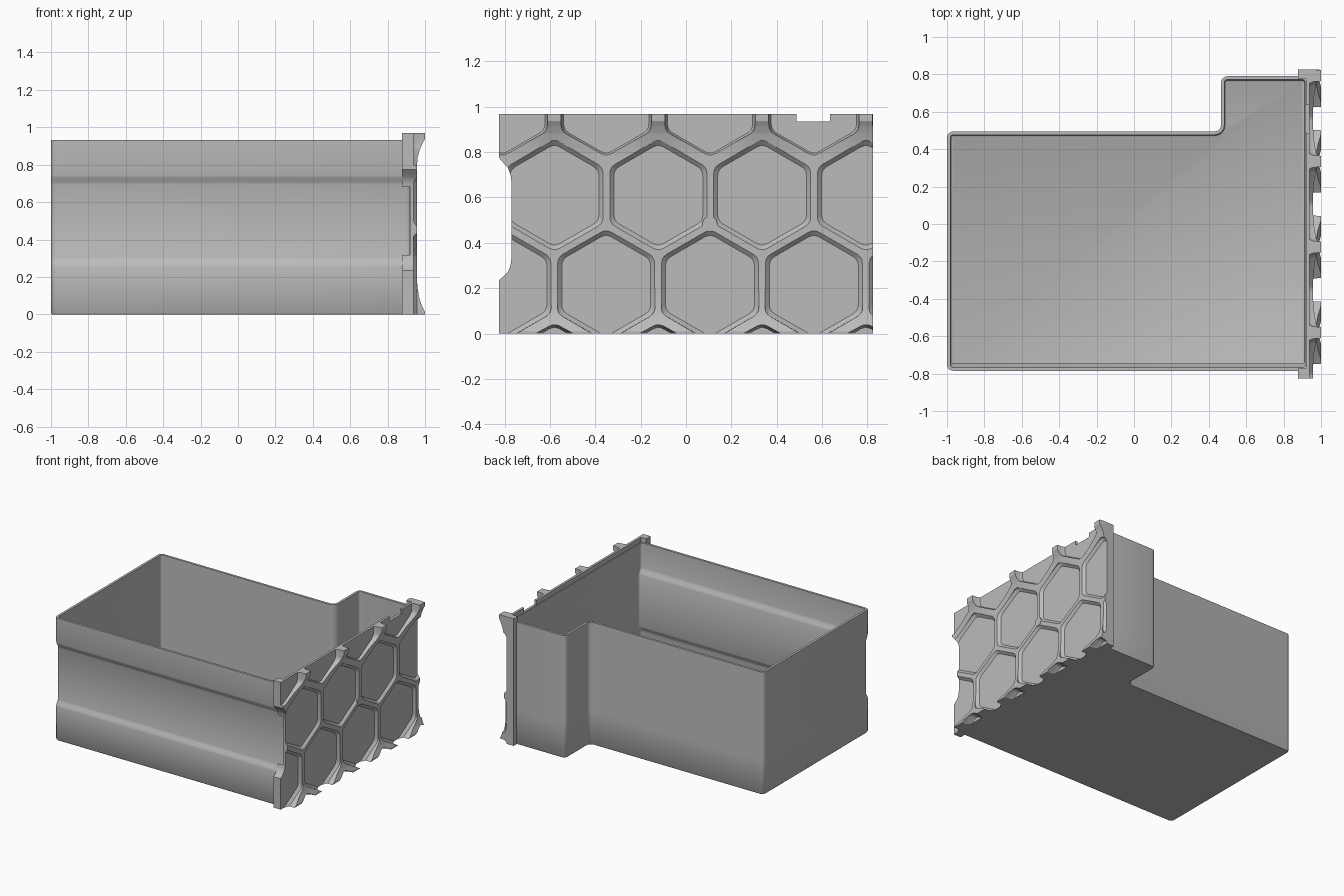
import bpy, bmesh, math
from mathutils import Vector

if "Cube" in bpy.data.objects:
    bpy.data.objects.remove(bpy.data.objects["Cube"], do_unlink=True)

grey = bpy.data.materials.new("light_grey")
grey.use_nodes = True
GREY = (0.5, 0.5, 0.5, 1)
grey.diffuse_color = GREY
grey.node_tree.nodes["Principled BSDF"].inputs["Base Color"].default_value = GREY


def loft(bm, rings):
    """Skin a stack of equal-length point rings and cap both ends."""
    rows = [[bm.verts.new(p) for p in ring] for ring in rings]
    n = len(rows[0])
    for a, b in zip(rows, rows[1:]):
        for i in range(n):
            j = (i + 1) % n
            bm.faces.new((a[i], a[j], b[j], b[i]))
    bm.faces.new(rows[0][::-1])
    bm.faces.new(rows[-1])


def make(name, solids):
    bm = bmesh.new()
    for rings in solids:
        loft(bm, rings)
    bmesh.ops.recalc_face_normals(bm, faces=bm.faces)
    mesh = bpy.data.meshes.new(name)
    bm.to_mesh(mesh)
    bm.free()
    ob = bpy.data.objects.new(name, mesh)
    mesh.materials.append(grey)
    bpy.context.collection.objects.link(ob)
    return ob


def prism_x(pts, x0, x1):
    return [[(x, y, z) for y, z in pts] for x in (x0, x1)]


def box(x0, x1, y0, y1, z0, z1):
    return prism_x([(y0, z0), (y1, z0), (y1, z1), (y0, z1)], x0, x1)


def rounded(corners, radius, steps=4, inset=0.0):
    """Round a counter-clockwise polygon; inset grows concave radii."""
    out = []
    n = len(corners)
    for i, p in enumerate(corners):
        p, a, b = Vector(p), Vector(corners[i - 1]), Vector(corners[(i + 1) % n])
        u, v = (a - p).normalized(), (b - p).normalized()
        convex = u.x * v.y - u.y * v.x < 0
        r = radius - inset if convex else radius + inset
        half = u.angle(v) / 2
        t = r / math.tan(half)
        c = p + (u + v).normalized() * (r / math.sin(half))
        s, e = p + u * t - c, p + v * t - c
        total = math.pi - 2 * half
        for k in range(steps + 1):
            f = k / steps
            w = s * math.sin((1 - f) * total) + e * math.sin(f * total)
            out.append(c + w / math.sin(total))
    return out


def select(ob):
    bpy.ops.object.select_all(action='DESELECT')
    ob.select_set(True)
    bpy.context.view_layer.objects.active = ob


def combine(ob, tool, operation):
    mod = ob.modifiers.new("combine", 'BOOLEAN')
    mod.operation, mod.solver, mod.object = operation, 'EXACT', tool
    select(ob)
    bpy.ops.object.modifier_apply(modifier=mod.name)
    bpy.data.objects.remove(tool, do_unlink=True)


# Open tray: L-shaped outline with a shallow groove pressed into the front wall
FRONT, GROOVE, RIM, WALL = -0.785, -0.763, 0.933, 0.018


def outline(z, front, d):
    pts = [(-1 + d, front + d), (0.933 - d, front + d), (0.933 - d, 0.79 - d),
           (0.465 + d, 0.79 - d), (0.465 + d, 0.495 - d), (-1 + d, 0.495 - d)]
    return [(p.x, p.y, z) for p in rounded(pts, 0.034, 5, d)]


levels = [(0.255, FRONT), (0.27, -0.781), (0.29, -0.768), (0.305, GROOVE),
          (0.695, GROOVE), (0.71, -0.768), (0.73, -0.781), (0.745, FRONT), (RIM, FRONT)]
outer = [outline(0, FRONT, 0.006), outline(0.008, FRONT, 0)]
outer += [outline(z, f, 0) for z, f in levels]
inner = [outline(z, f, WALL) for z, f in reversed(levels)]
inner += [outline(0.036, FRONT, WALL), outline(0.025, FRONT, 0.022),
          outline(0.02, FRONT, 0.031)]
tray = make("tray", [outer + inner])
select(tray)
bpy.ops.object.shade_smooth_by_angle(angle=math.radians(40))

# Face plate: block flaring outward at its top and bottom edges
TOP, Y0, Y1 = 0.969, -0.825, 0.825
flare = [(0.92, 0), (1, 0), (1, 0.012), (0.983, 0.045), (0.969, 0.09), (0.96, 0.14),
         (0.956, 0.2), (0.956, 0.79), (0.961, 0.84), (0.972, 0.88), (0.987, 0.915),
         (1, 0.938), (1, TOP), (0.92, TOP)]
plate = make("honeycomb_face_plate", [[[(x, y, z) for x, z in flare] for y in (Y0, Y1)]])

# Flanges wrapping back past the tray's front and back walls
flanges = make("flanges", [box(0.877, 0.93, Y0, -0.772, 0, TOP),
                           box(0.877, 0.93, 0.775, Y1, 0, TOP)])
combine(plate, flanges, 'UNION')

# Hexagonal pockets with bevelled sides, leaving raised ribs
PITCH = 0.458


def hexagon(x, y, z, apothem):
    r = apothem / math.cos(math.pi / 6)
    corners = [(y + r * math.sin(-k * math.pi / 3), z + r * math.cos(k * math.pi / 3))
               for k in range(6)]
    return [(x, p.x, p.y) for p in rounded(corners, 0.045, 3)]


pockets = []
for row in range(4):
    z = 0.213 + (row - 1) * PITCH * math.sqrt(3) / 2
    edge_row = row in (0, 3)
    start = -0.58 if row % 2 == 0 else -0.81
    sizes = (0.188, 0.196, 0.204) if edge_row else (0.196, 0.215, 0.217)
    for k in range(5):
        y = start + k * PITCH
        pockets.append([hexagon(x, y, z, a)
                        for x, a in zip((0.938, 0.957, 1.05), sizes)])
combine(plate, make("pocket_cutter", pockets), 'DIFFERENCE')

# Curved relief matching the groove, and the small slot in the top edge
relief = [(-0.9, 0.225), (Y0, 0.235), (-0.805, 0.252), (-0.785, 0.272), (-0.774, 0.3),
          (-0.769, 0.34), (-0.769, 0.66), (-0.774, 0.7), (-0.785, 0.73), (-0.805, 0.752),
          (Y0, 0.775), (-0.9, 0.785)]
cuts = make("edge_cutter", [prism_x(relief, 0.8, 1.1),
                            box(0.8, 1.1, 0.487, 0.635, 0.935, 1.1)])
combine(plate, cuts, 'DIFFERENCE')
select(plate)
bpy.ops.object.shade_smooth_by_angle(angle=math.radians(25))

# Small round boss where three ribs meet
disc = [(0.105 + 0.033 * math.cos(a), 0.483 + 0.033 * math.sin(a))
        for a in (k * math.tau / 24 for k in range(24))]
boss = make("round_boss", [prism_x(disc, 0.93, 0.958)])
select(boss)
bpy.ops.object.shade_smooth_by_angle(angle=math.radians(40))
